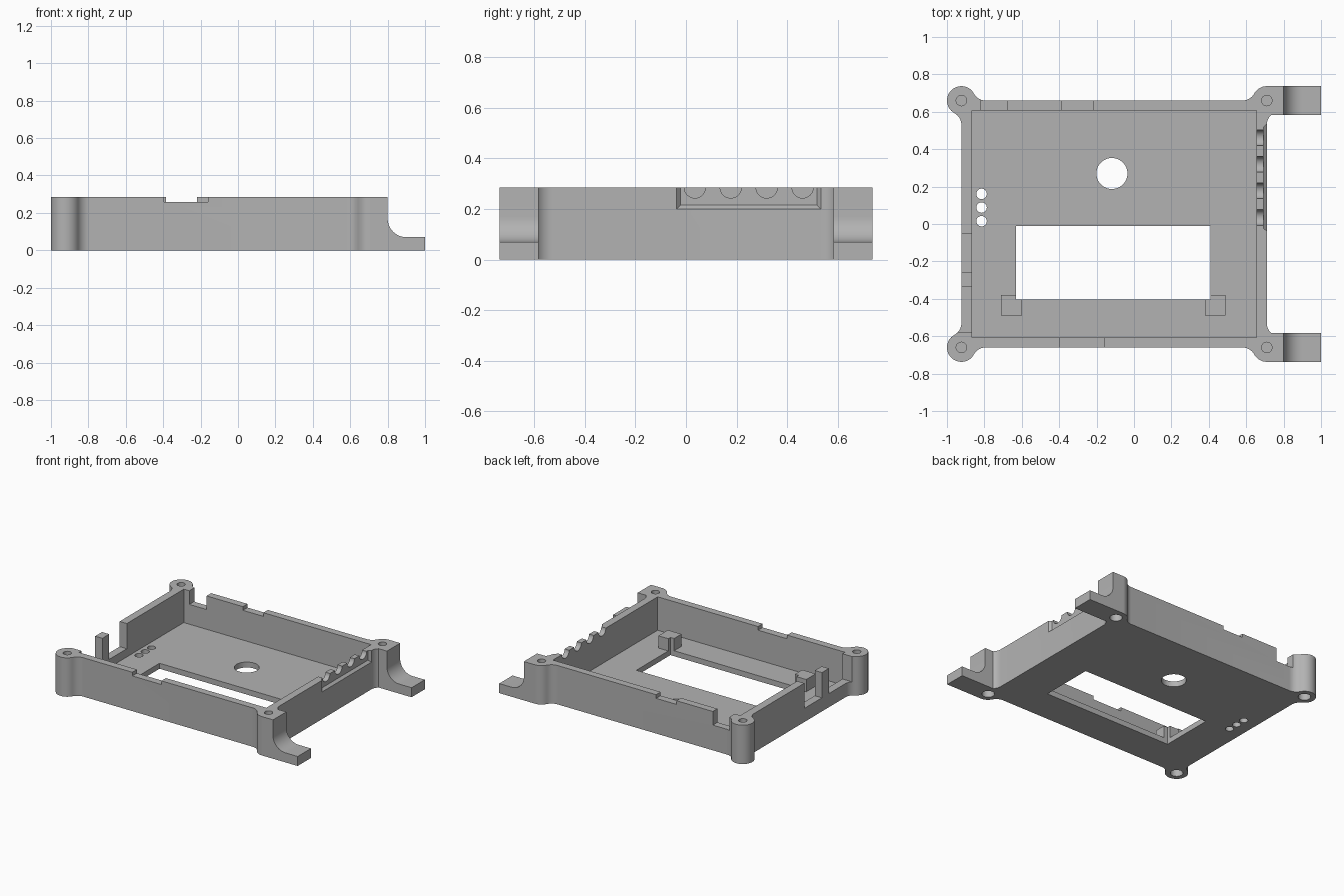
import bpy, bmesh
from math import atan2, cos, sin, pi, radians

default = bpy.data.objects.get("Cube")
if default:
    bpy.data.objects.remove(default, do_unlink=True)

H = 0.285                      # case height
FLOOR = 0.04                   # floor thickness
LEFT, RIGHT, HALF_Y = -0.923, 0.71, 0.66
BOSS_R = 0.077
REACH = 0.13                   # distance from boss centre to end of fillet

grey = bpy.data.materials.new("grey plastic")
grey.use_nodes = True
colour = (0.45, 0.45, 0.45, 1)
grey.diffuse_color = colour
grey.node_tree.nodes["Principled BSDF"].inputs["Base Color"].default_value = colour


def solid(name, ring_a, ring_b):
    """Closed solid between two matching rings of points."""
    bm = bmesh.new()
    a = [bm.verts.new(p) for p in ring_a]
    b = [bm.verts.new(p) for p in ring_b]
    bm.faces.new(a)
    bm.faces.new(b)
    for i in range(len(a)):
        j = (i + 1) % len(a)
        bm.faces.new((a[i], a[j], b[j], b[i]))
    bmesh.ops.recalc_face_normals(bm, faces=bm.faces)
    mesh = bpy.data.meshes.new(name)
    bm.to_mesh(mesh)
    bm.free()
    mesh.materials.append(grey)
    obj = bpy.data.objects.new(name, mesh)
    bpy.context.collection.objects.link(obj)
    return obj


def along(axis, pts, lo, hi, name="tool"):
    """Extrude a flat outline along an axis."""
    put = {"x": lambda p, t: (t, p[0], p[1]),
           "y": lambda p, t: (p[0], t, p[1]),
           "z": lambda p, t: (p[0], p[1], t)}[axis]
    return solid(name, [put(p, lo) for p in pts], [put(p, hi) for p in pts])


def rect(a0, a1, b0, b1):
    return [(a0, b0), (a1, b0), (a1, b1), (a0, b1)]


def arc(cx, cy, r, start, end, n):
    return [(cx + r * cos(start + (end - start) * i / n),
             cy + r * sin(start + (end - start) * i / n)) for i in range(n + 1)]


def circle(cx, cy, r, n=48):
    return arc(cx, cy, r, 0, 2 * pi, n)[:-1]


def combine(tool, operation="DIFFERENCE"):
    mod = case.modifiers.new("combine", "BOOLEAN")
    mod.operation = operation
    mod.solver = "EXACT"
    mod.object = tool
    bpy.context.view_layer.objects.active = case
    bpy.ops.object.modifier_apply(modifier=mod.name)
    bpy.data.objects.remove(tool, do_unlink=True)


# Case outline: round corner bosses blended into straight walls
fillet = (REACH ** 2 - BOSS_R ** 2) / (2 * BOSS_R)
touch = atan2(-fillet, REACH)
half = arc(-REACH, fillet, fillet, -pi / 2, touch, 8)
half += arc(0, 0, BOSS_R, touch + pi, pi / 4, 14)[1:]
corner = half + [(v, u) for u, v in reversed(half[:-1])]
outline = []
for sx, sy in ((1, 1), (1, -1), (-1, -1), (-1, 1)):
    cx = RIGHT if sx > 0 else LEFT
    pts = [(cx + sx * u, sy * (HALF_Y + v)) for u, v in corner]
    outline += pts if sx == sy else pts[::-1]
case = along("z", outline, 0, H, "case_tray")

# Curved mounting feet
foot = [(RIGHT, 0), (1, 0), (1, 0.07)]
foot += arc(0.9, 0.17, 0.1, -pi / 2, -pi, 14) + [(0.8, H), (RIGHT, H)]
for s in (-1, 1):
    combine(along("y", foot, s * 0.583, s * 0.737), "UNION")

# Inner cavity
combine(along("z", rect(-0.865, 0.655, -0.607, 0.607), FLOOR, 0.4))

# Corner brackets, then the display window that trims them
for x in (-0.71, 0.38):
    combine(along("z", rect(x, x + 0.11, -0.49, -0.38), FLOOR / 2, 0.13), "UNION")
combine(along("z", rect(-0.63, 0.41, -0.405, -0.01), -0.1, 0.4))

# Floor holes
combine(along("z", circle(-0.118, 0.27, 0.083), -0.1, 0.1))
for y in (0.015, 0.088, 0.161):
    combine(along("z", circle(-0.815, y, 0.028, 32), -0.1, 0.1))

# Blind screw holes in the bosses, above and below
for x in (LEFT, RIGHT):
    for y in (-HALF_Y, HALF_Y):
        combine(along("z", circle(x, y, 0.028, 32), 0.12, 0.4))
        combine(along("z", circle(x, y, 0.042, 32), -0.1, 0.08))

# Notches in the front, back and right-hand side walls
for x0, x1, y0, y1, z in ((-0.395, -0.16, -0.7, -0.6, 0.258),
                          (-0.385, -0.22, 0.6, 0.7, 0.258),
                          (-0.82, -0.68, 0.6, 0.75, 0.185),
                          (-1.0, -0.86, -0.578, -0.337, 0.1),
                          (-1.0, -0.86, -0.257, -0.053, 0.1)):
    combine(along("z", rect(x0, x1, y0, y1), z, 0.4))

# Bevelled recess in the left-hand wall with four cable grooves
inner = rect(-0.022, 0.518, 0.215, 0.4)
outer = rect(-0.042, 0.538, 0.195, 0.4)
combine(solid("tool", [(0.692, *p) for p in inner], [(0.715, *p) for p in outer]))
for i in range(4):
    combine(along("x", circle(0.035 + i * 0.142, H, 0.042, 40), 0.64, 0.73))

# Smooth the curved faces only
bpy.ops.object.select_all(action="DESELECT")
case.select_set(True)
bpy.context.view_layer.objects.active = case
bpy.ops.object.shade_smooth_by_angle(angle=radians(30))
